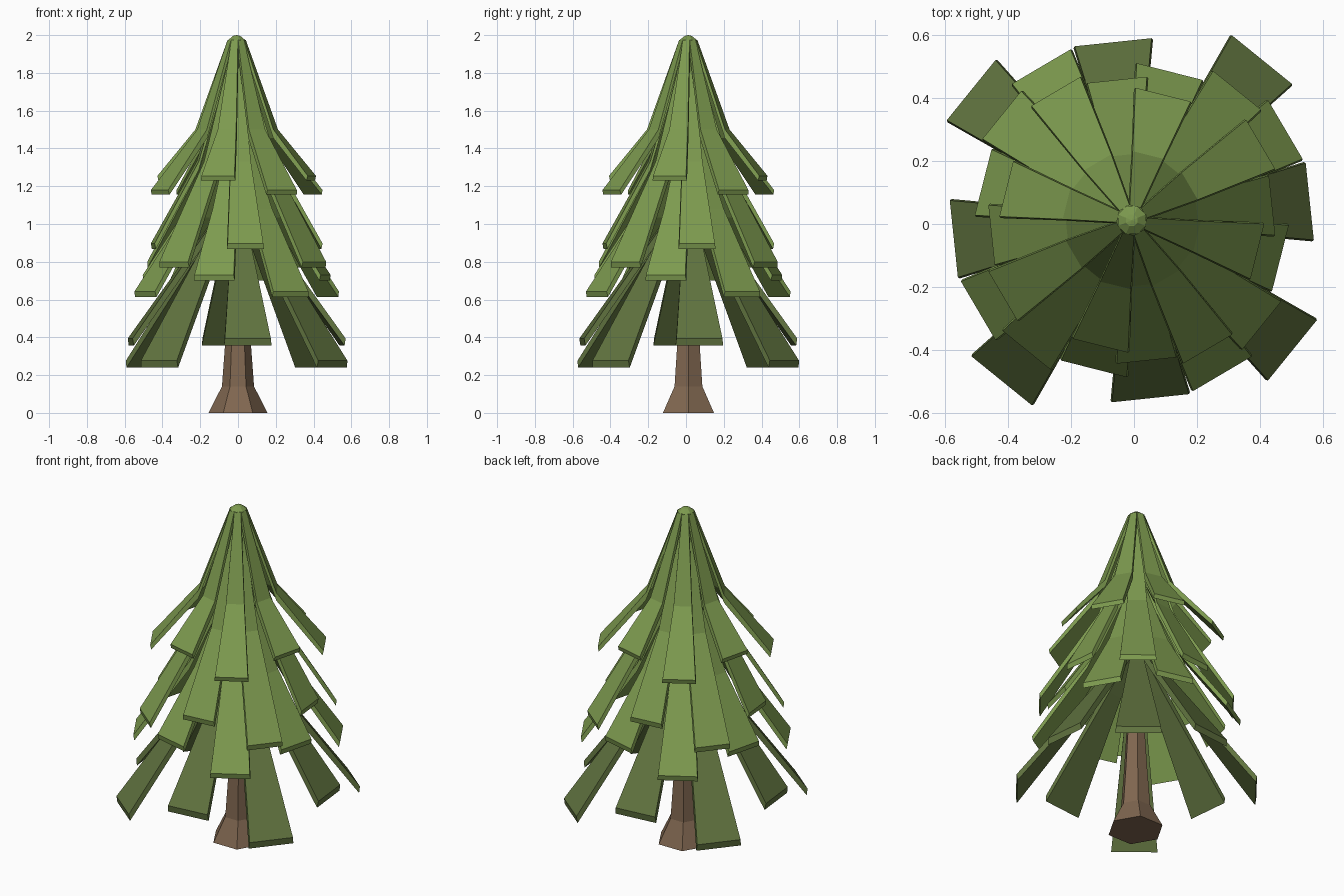
import bpy, bmesh, math
from mathutils import Matrix, Vector

if "Cube" in bpy.data.objects:
    bpy.data.objects.remove(bpy.data.objects["Cube"])

CENTRE = Vector((-0.007, 0.012, 0))


def material(name, rgb):
    m = bpy.data.materials.new(name)
    m.diffuse_color = (*rgb, 1)
    m.use_nodes = True
    m.node_tree.nodes["Principled BSDF"].inputs["Base Color"].default_value = m.diffuse_color
    return m


GREEN = material("leaf green", (0.205, 0.325, 0.078))
DARK = material("dark leaf green", (0.118, 0.172, 0.050))
BROWN = material("bark brown", (0.215, 0.135, 0.080))


def make_object(name, bm, mat, location=CENTRE):
    bmesh.ops.remove_doubles(bm, verts=bm.verts, dist=0.0001)
    bmesh.ops.recalc_face_normals(bm, faces=bm.faces)
    mesh = bpy.data.meshes.new(name)
    bm.to_mesh(mesh)
    bm.free()
    mesh.materials.append(mat)
    ob = bpy.data.objects.new(name, mesh)
    ob.location = location
    bpy.context.collection.objects.link(ob)
    return ob


def add_plank(bm, angle, path, drop, tip_drop):
    """Drooping plank; path holds (radius, height, width) from crown to tip."""
    rot = Matrix.Rotation(math.radians(angle), 3, 'Z')
    rings = []
    for i, (r, z, w) in enumerate(path):
        tip = i == len(path) - 1
        r2 = r - 0.006 if tip else r
        d = tip_drop if tip else drop
        lo = w / 2 + 0.004
        pts = [(r, -w / 2, z), (r, w / 2, z), (r2, lo, z - d), (r2, -lo, z - d)]
        rings.append([bm.verts.new(rot @ Vector(p)) for p in pts])
    for a, b in zip(rings, rings[1:]):
        for k in range(4):
            n = (k + 1) % 4
            bm.faces.new((a[k], a[n], b[n], b[k]))
    bm.faces.new(rings[0])
    bm.faces.new(rings[-1][::-1])


def lathe(name, profile, sides, mat, turn=0.0, location=CENTRE):
    """Faceted solid from (radius, height) rings; a zero radius makes a point."""
    bm = bmesh.new()
    rings = []
    for r, z in profile:
        n = sides if r > 0 else 1
        rings.append([bm.verts.new((r * math.cos(turn + math.tau * k / sides),
                                    r * math.sin(turn + math.tau * k / sides), z))
                      for k in range(n)])
    for a, b in zip(rings, rings[1:]):
        for k in range(sides):
            n = (k + 1) % sides
            if len(b) == 1:
                bm.faces.new((a[k], a[n], b[0]))
            else:
                bm.faces.new((a[k], a[n], b[n], b[k]))
    for ring in (rings[0], rings[-1]):
        if len(ring) > 2:
            bm.faces.new(ring)
    return make_object(name, bm, mat, location)


# Foliage tiers: thickness, inner path, then (start angle, tip) for short and long planks
tiers = [
    ("top_branches", GREEN, 0.045, 0.025, [(0.045, 1.975, 0.036), (0.213, 1.5, 0.10)],
     (76, (0.41, 1.255, 0.18)), (120.5, (0.474, 1.18, 0.18))),
    ("upper_branches", GREEN, 0.045, 0.03, [(0.032, 1.92, 0.03), (0.208, 1.33, 0.108)],
     (96, (0.447, 0.897, 0.19)), (141, (0.53, 0.80, 0.195))),
    ("middle_branches", GREEN, 0.045, 0.03, [(0.06, 1.52, 0.04), (0.26, 1.08, 0.13)],
     (75.7, (0.486, 0.73, 0.215)), (120.5, (0.565, 0.643, 0.215))),
    ("lower_branches", DARK, 0.055, 0.038, [(0.06, 1.12, 0.05), (0.16, 0.97, 0.085)],
     (96, (0.567, 0.394, 0.245)), (141, (0.655, 0.277, 0.245))),
]
for name, mat, drop, tip_drop, inner, short, long in tiers:
    bm = bmesh.new()
    for start, tip in (short, long):
        for k in range(4):
            add_plank(bm, start + 90 * k, inner + [tip], drop, tip_drop)
    make_object(name, bm, mat)

# Tip cap closing the crown
lathe("crown_cap", [(0.04, 1.94), (0.048, 1.975), (0.02, 1.996), (0, 2.0)], 8, GREEN, math.pi / 8)

# Flared six-sided trunk
lathe("trunk", [(0.156, 0), (0.085, 0.14), (0.068, 0.37), (0.045, 0.75), (0.035, 1.3)],
      6, BROWN, 0, Vector((0.0, 0.013, 0)))
